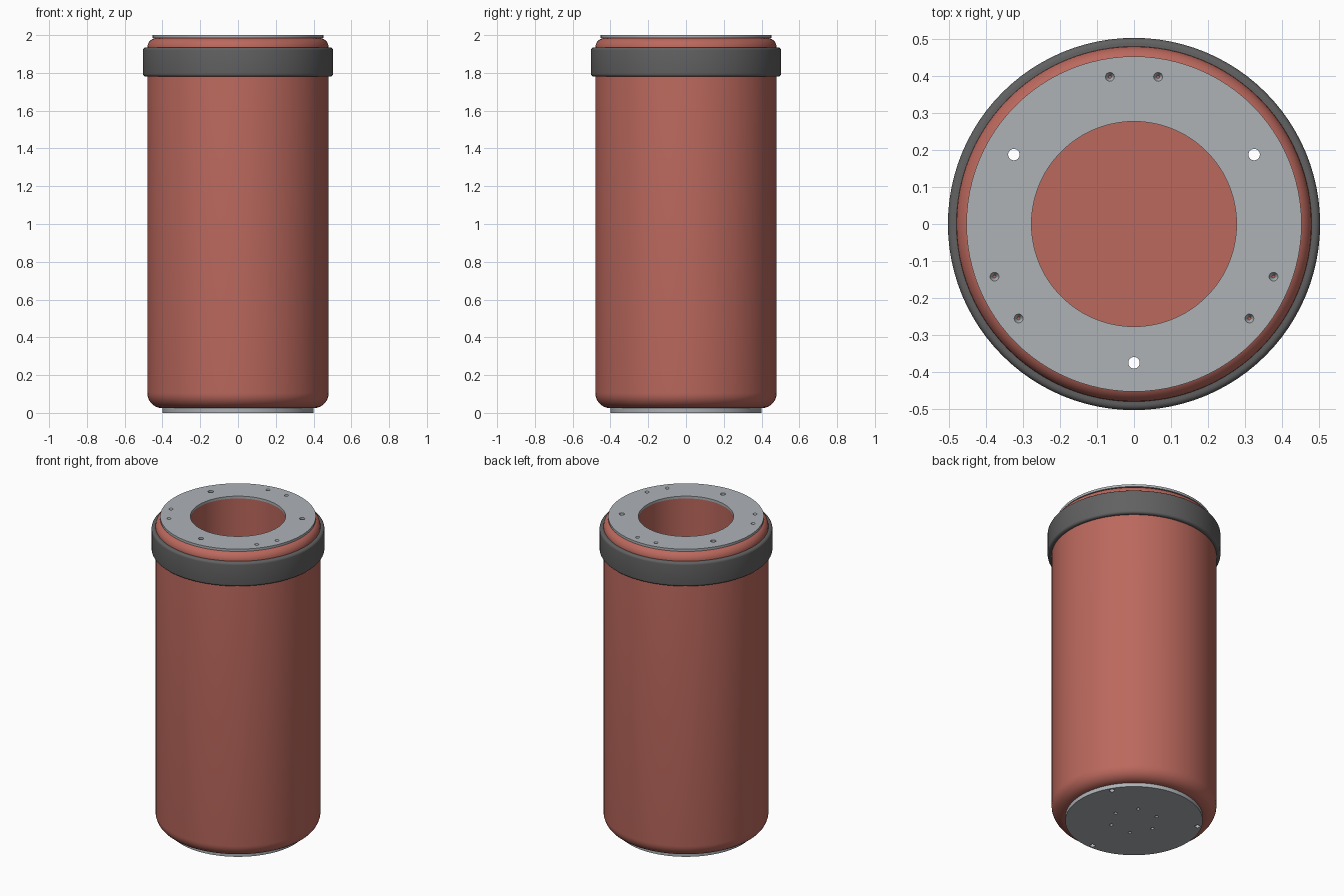
import bpy, bmesh, math

if "Cube" in bpy.data.objects:
    bpy.data.objects.remove(bpy.data.objects["Cube"])

SEG = 96


def material(name, rgb):
    m = bpy.data.materials.new(name)
    m.diffuse_color = (*rgb, 1)
    m.use_nodes = True
    m.node_tree.nodes["Principled BSDF"].inputs["Base Color"].default_value = m.diffuse_color
    return m


RED = material("brick red", (0.50, 0.14, 0.11))
GREY = material("light grey", (0.42, 0.445, 0.47))
DARK = material("dark grey", (0.12, 0.12, 0.12))


def arc(cx, cz, r, a0, a1, n=8):
    """Points of a fillet in the (radius, height) plane, angles in degrees."""
    return [(cx + r * math.cos(math.radians(a0 + (a1 - a0) * i / n)),
             cz + r * math.sin(math.radians(a0 + (a1 - a0) * i / n))) for i in range(n + 1)]


def lathe(name, profile, mat, closed=False):
    """Spin a (radius, height) profile about z."""
    bm = bmesh.new()
    rings = [[bm.verts.new((r * math.cos(2 * math.pi * k / SEG),
                            r * math.sin(2 * math.pi * k / SEG), z)) for k in range(SEG)]
             for r, z in profile]
    pairs = list(zip(rings, rings[1:])) + ([(rings[-1], rings[0])] if closed else [])
    for a, b in pairs:
        for k in range(SEG):
            j = (k + 1) % SEG
            bm.faces.new((a[k], a[j], b[j], b[k]))
    bmesh.ops.remove_doubles(bm, verts=bm.verts, dist=1e-5)
    bmesh.ops.recalc_face_normals(bm, faces=bm.faces)
    return finish(name, bm, mat)


def finish(name, bm, mat):
    me = bpy.data.meshes.new(name)
    bm.to_mesh(me)
    bm.free()
    me.materials.append(mat)
    ob = bpy.data.objects.new(name, me)
    bpy.context.collection.objects.link(ob)
    return ob


def drill(ob, holes):
    """Cut holes given as (radius from axis, angle, z0, r0, z1, r1)."""
    bm = bmesh.new()
    for R, ang, z0, r0, z1, r1 in holes:
        a = math.radians(ang)
        new = bmesh.ops.create_cone(bm, cap_ends=True, segments=24,
                                    radius1=r0, radius2=r1, depth=z1 - z0)["verts"]
        bmesh.ops.translate(bm, verts=new,
                            vec=(R * math.cos(a), R * math.sin(a), (z0 + z1) / 2))
    cutter = finish("hole_cutter", bm, ob.data.materials[0])
    cutter.hide_render = True
    mod = ob.modifiers.new("holes", "BOOLEAN")
    mod.operation, mod.solver, mod.object = "DIFFERENCE", "EXACT", cutter
    bpy.context.view_layer.objects.active = ob
    bpy.ops.object.modifier_apply(modifier=mod.name)
    bpy.data.objects.remove(cutter)


# Body: thick-walled cup with rounded bottom and top edges
body = lathe("body", [(0, 0.025)] + arc(0.40, 0.105, 0.08, -90, 0)
             + arc(0.43, 1.935, 0.05, 0, 90)
             + [(0.277, 1.985), (0.277, 0.15), (0, 0.15)], RED)

# Flat plates on both ends
bottom = lathe("bottom_plate", [(0, 0), (0.40, 0), (0.40, 0.025), (0, 0.025)], GREY)
top = lathe("top_plate", [(0.277, 1.985), (0.453, 1.985), (0.453, 2.0), (0.277, 2.0)],
            GREY, closed=True)

# Dark collar around the upper body
collar = lathe("collar", [(0.475, 1.78)] + arc(0.488, 1.795, 0.015, -90, 0, 5)
               + arc(0.488, 1.92, 0.015, 0, 90, 5) + [(0.475, 1.935)], DARK, closed=True)

# Three rod holes straight through everything
through = [(0.375, a, -0.1, 0.0155, 2.1, 0.0155) for a in (30, 150, 270)]
# Countersunk screw holes: three pairs on top, six underneath
screws_top = [(0.403, 90 + 120 * i + s * 9.3, 1.984, 0.0035, 2.001, 0.0125)
              for i in range(3) for s in (-1, 1)]
screws_bottom = [(0.14, 60 * i, -0.001, 0.0105, 0.026, 0.004) for i in range(6)]

drill(body, through)
drill(top, through + screws_top)
drill(bottom, through + screws_bottom)

# Smooth shading with sharp edges kept
bpy.ops.object.select_all(action="DESELECT")
for ob in (body, bottom, top, collar):
    ob.select_set(True)
bpy.context.view_layer.objects.active = body
bpy.ops.object.shade_smooth_by_angle(angle=math.radians(30))
